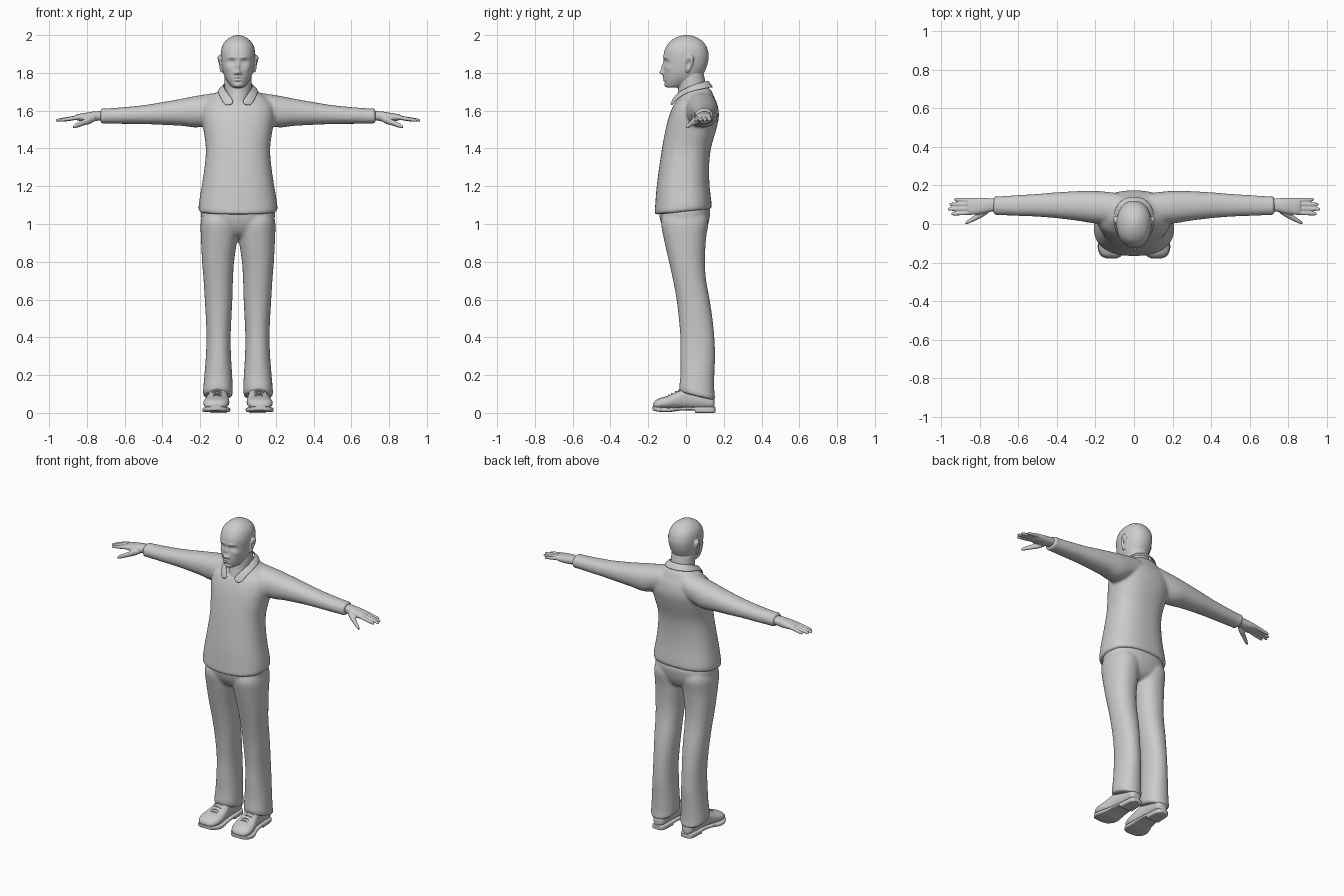
import bpy, bmesh, math
from mathutils import Vector


def spline(rows, steps):
    """Smooth in-between cross-sections through the given rows."""
    out = []
    for i in range(len(rows) - 1):
        p = [Vector(rows[min(max(i + k, 0), len(rows) - 1)]) for k in (-1, 0, 1, 2)]
        for s in range(steps):
            t = s / steps
            out.append(0.5 * (2 * p[1] + (p[2] - p[0]) * t
                              + (2 * p[0] - 5 * p[1] + 4 * p[2] - p[3]) * t * t
                              + (3 * p[1] - p[0] - 3 * p[2] + p[3]) * t ** 3))
    return out + [Vector(rows[-1])]


def loft(bm, axis, rows, both=False, n=32, power=2.0, steps=4):
    """Skin rounded rings; row = position on axis, then min/max of the other two axes."""
    new = []
    for sign in ((1, -1) if both else (1,)):
        rings = []
        for t, a0, a1, b0, b1 in spline([Vector(r) for r in rows], steps):
            ring = []
            for k in range(n):
                c, s = math.cos(math.tau * k / n), math.sin(math.tau * k / n)
                a = (a0 + a1) / 2 + (a1 - a0) / 2 * math.copysign(abs(c) ** (2 / power), c)
                b = (b0 + b1) / 2 + (b1 - b0) / 2 * math.copysign(abs(s) ** (2 / power), s)
                x, y, z = {'x': (t, a, b), 'y': (a, t, b), 'z': (a, b, t)}[axis]
                ring.append(bm.verts.new((x * sign, y, z)))
            rings.append(ring)
            new += ring
        for r, q in zip(rings, rings[1:]):
            for k in range(n):
                bm.faces.new((r[k], r[(k + 1) % n], q[(k + 1) % n], q[k]))
        bm.faces.new(rings[0])
        bm.faces.new(rings[-1])
    return new


def centred(rows):
    return [(z, -w, w, y0, y1) for z, w, y0, y1 in rows]


def finish(name, bm, voxel=0, smooth=0):
    """Make the object; a voxel size fuses its overlapping shells into one skin."""
    bmesh.ops.recalc_face_normals(bm, faces=bm.faces)
    mesh = bpy.data.meshes.new(name)
    bm.to_mesh(mesh)
    bm.free()
    ob = bpy.data.objects.new(name, mesh)
    bpy.context.collection.objects.link(ob)
    bpy.context.view_layer.objects.active = ob
    bpy.ops.object.select_all(action='DESELECT')
    ob.select_set(True)
    bpy.ops.object.shade_smooth_by_angle(angle=math.radians(45))
    if voxel:
        ob.modifiers.clear()
        m = ob.modifiers.new("fuse", 'REMESH')
        m.mode, m.voxel_size, m.use_smooth_shade = 'VOXEL', voxel, True
        m = ob.modifiers.new("soften", 'SMOOTH')
        m.factor, m.iterations = 0.5, smooth
    return ob


# Head: skull loft with the face pushed in and out by soft bumps
bm = bmesh.new()
skull = loft(bm, 'z', centred([
    (1.722, .022, -.100, -.04), (1.728, .035, -.108, -.01), (1.745, .05, -.114, .03),
    (1.77, .066, -.117, .07), (1.80, .078, -.118, .095), (1.84, .086, -.117, .112),
    (1.88, .090, -.119, .12), (1.91, .090, -.116, .118), (1.94, .084, -.104, .108),
    (1.965, .070, -.086, .09), (1.985, .047, -.057, .062), (1.997, .022, -.025, .03),
    (2.0, .004, 0, .008)]), n=128, power=2.2, steps=8)
bumps = [  # x, z, spread x, spread z, push along y
    (0, 1.803, .013, .012, -.022), (0, 1.832, .010, .022, -.014),   # nose
    (.014, 1.799, .008, .008, -.010),                               # nostrils
    (.034, 1.858, .018, .012, .015), (.034, 1.857, .011, .007, -.008),  # eyes
    (.030, 1.882, .024, .008, -.006), (.055, 1.825, .018, .015, -.005),  # brow, cheek
    (0, 1.776, .020, .005, -.008), (0, 1.762, .017, .005, -.008),   # lips
    (0, 1.769, .024, .003, .006), (0, 1.750, .020, .006, .005),     # mouth line
    (0, 1.735, .020, .009, -.004)]                                  # chin
for v in skull:
    if v.co.y < -.02:
        x, z = abs(v.co.x), v.co.z
        v.co.y += sum(d * math.exp(-((x - bx) / sx) ** 2 - ((z - bz) / sz) ** 2)
                      for bx, bz, sx, sz, d in bumps)
# Ears, with a hollow
ears = loft(bm, 'z', [
    (1.803, .076, .092, .0, .015), (1.82, .078, .098, -.004, .025), (1.85, .08, .105, -.003, .038),
    (1.875, .082, .109, .0, .042), (1.89, .082, .106, .008, .036), (1.896, .085, .096, .015, .03)],
    both=True, n=48, steps=6)
for v in ears:
    dent = .016 * math.exp(-((v.co.y - .014) / .009) ** 2 - ((v.co.z - 1.852) / .02) ** 2)
    if abs(v.co.x) > .094:
        v.co.x -= math.copysign(dent, v.co.x)
# Neck
loft(bm, 'z', centred([(1.60, .065, -.066, .11), (1.66, .068, -.052, .115), (1.70, .070, -.043, .112),
                       (1.74, .072, -.040, .105), (1.79, .070, -.035, .095)]))
finish("head", bm, .004, 2)

# Jacket: body and sleeves fused, hem a little higher at the back
bm = bmesh.new()
body = loft(bm, 'z', centred([
    (1.050, .200, -.158, .128), (1.060, .208, -.166, .135), (1.10, .207, -.163, .134),
    (1.2, .192, -.155, .125), (1.3, .177, -.142, .122), (1.4, .170, -.127, .132),
    (1.5, .183, -.108, .160), (1.57, .193, -.09, .174), (1.63, .185, -.065, .167),
    (1.67, .150, -.035, .15), (1.705, .10, -.015, .135), (1.722, .07, .0, .12)]), n=64, power=2.4)
for v in body:
    if v.co.z < 1.2:
        v.co.z += .1 * (v.co.y + .16) * (1.2 - v.co.z) / .15
loft(bm, 'x', [
    (.08, .0, .16, 1.56, 1.70), (.2, .003, .172, 1.513, 1.682), (.3, .018, .170, 1.52, 1.663),
    (.4, .03, .164, 1.525, 1.645), (.5, .038, .156, 1.529, 1.629), (.6, .042, .15, 1.53, 1.619),
    (.69, .046, .144, 1.531, 1.612), (.718, .045, .145, 1.530, 1.613), (.728, .049, .141, 1.535, 1.608)],
    both=True, power=2.2)
finish("jacket", bm, .009, 5)

# Shirt collar: folded band, half modelled and mirrored
bm = bmesh.new()
strip = [((.010, -.080, 1.640), (.068, -.080, 1.618)), ((.045, -.060, 1.682), (.090, -.052, 1.658)),
         ((.072, -.010, 1.717), (.108, .000, 1.695)), ((.078, .050, 1.742), (.106, .070, 1.711)),
         ((.050, .100, 1.756), (.070, .130, 1.722)), ((0, .118, 1.760), (0, .147, 1.722))]
pairs = [[bm.verts.new(p) for p in pair] for pair in strip]
for p, q in zip(pairs, pairs[1:]):
    bm.faces.new((p[0], p[1], q[1], q[0]))
collar = finish("collar", bm)
collar.modifiers.clear()
for p in collar.data.polygons:
    p.use_smooth = True
collar.modifiers.new("both sides", 'MIRROR')
m = collar.modifiers.new("cloth", 'SOLIDIFY')
m.thickness, m.offset = .010, 0
m = collar.modifiers.new("round", 'SUBSURF')
m.levels = m.render_levels = 3
edge = collar.data.attributes.new("crease_edge", 'FLOAT', 'EDGE')
for e in collar.data.edges:
    if set(e.vertices) == {0, 1}:
        edge.data[e.index].value = .8

# Trousers: hips and legs fused, hems lower at the heel
bm = bmesh.new()
loft(bm, 'z', centred([(.925, .04, -.06, .06), (.95, .12, -.10, .095), (1.0, .185, -.13, .118),
                       (1.06, .196, -.143, .128), (1.09, .19, -.138, .12)]), n=48, power=2.3)
legs = loft(bm, 'z', [
    (1.04, .01, .19, -.125, .112), (1.0, .0, .198, -.132, .118), (.92, .004, .196, -.117, .106),
    (.8, .021, .190, -.09, .10), (.7, .027, .182, -.068, .107), (.6, .03, .176, -.05, .125),
    (.5, .035, .170, -.038, .14), (.4, .039, .167, -.03, .15), (.3, .037, .170, -.03, .154),
    (.2, .031, .178, -.03, .15), (.13, .028, .184, -.035, .15), (.10, .029, .185, -.034, .154),
    (.09, .036, .178, -.028, .148)], both=True, n=40, power=2.2)
for v in legs:
    if v.co.z < .2:
        v.co.z -= .22 * (v.co.y - .05) * (.2 - v.co.z) / .1
finish("trousers", bm, .009, 4)

# Hands: palm, four fingers and thumb fused
bm = bmesh.new()
loft(bm, 'x', [
    (.70, .065, .13, 1.548, 1.598), (.74, .064, .133, 1.547, 1.597), (.77, .056, .134, 1.542, 1.595),
    (.81, .05, .136, 1.543, 1.588), (.845, .049, .135, 1.547, 1.582), (.862, .053, .131, 1.552, 1.577)],
    both=True, power=2.4)
for base, end, tip in ((.123, .127, .932), (.102, .102, .958), (.080, .077, .966), (.060, .052, .948)):
    rows = []
    for t, r in ((0, .012), (.3, .0115), (.6, .0105), (.85, .0092), (.96, .007), (1, .003)):
        y, z = base + (end - base) * t, 1.566 - .018 * t
        rows.append((.835 + (tip - .835) * t, y - r, y + r, z - r * .95, z + r * .95))
    loft(bm, 'x', rows, both=True, n=16)
loft(bm, 'x', [
    (.757, .055, .09, 1.545, 1.575), (.785, .036, .075, 1.530, 1.572), (.81, .024, .057, 1.523, 1.557),
    (.838, .010, .037, 1.514, 1.543), (.862, .000, .020, 1.507, 1.530), (.873, -.001, .010, 1.506, 1.520)],
    both=True, n=20)
finish("hands", bm, .004, 2)

# Shoe uppers with laces
bm = bmesh.new()
loft(bm, 'y', [
    (.150, .085, .125, .03, .07), (.135, .065, .14, .022, .10), (.08, .06, .145, .02, .13),
    (.0, .055, .155, .02, .138), (-.04, .05, .165, .02, .118), (-.09, .046, .18, .02, .093),
    (-.13, .05, .183, .02, .081), (-.16, .067, .17, .02, .067), (-.174, .09, .145, .03, .05)],
    both=True, n=40, power=2.3)
for y, z in ((-.035, .122), (-.055, .112), (-.075, .101), (-.092, .093)):
    loft(bm, 'x', [(x, y - .004, y + .004, z + d - .004, z + d + .004)
                   for x, d in ((.078, -.012), (.09, -.003), (.11, .001), (.13, -.003), (.142, -.012))],
         both=True, n=10)
finish("shoes", bm)

# Shoe soles with a raised arch before the heel
bm = bmesh.new()
loft(bm, 'y', [
    (.155, .085, .125, .003, .03), (.14, .062, .143, 0, .032), (.07, .055, .15, 0, .032),
    (.05, .055, .152, 0, .032), (.042, .053, .152, .013, .032), (-.03, .047, .165, .012, .03),
    (-.09, .041, .185, .004, .028), (-.13, .044, .187, .005, .03), (-.165, .065, .172, .010, .034),
    (-.178, .09, .145, .016, .034)], both=True, n=32, power=5)
finish("soles", bm)
